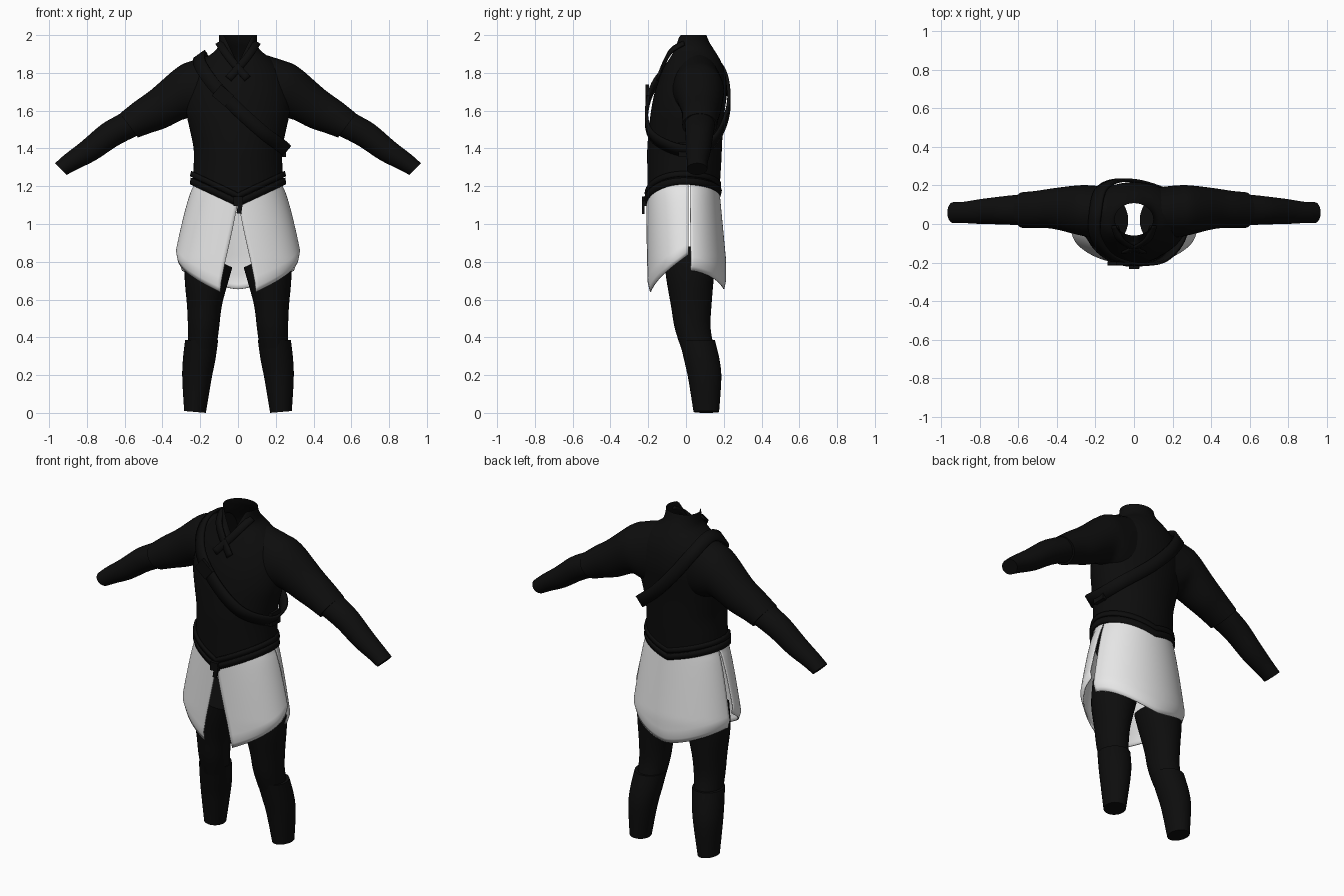
import bpy, bmesh, math
from mathutils import Vector

cube = bpy.data.objects.get("Cube")
if cube:
    bpy.data.objects.remove(cube)


def material(name, value):
    m = bpy.data.materials.new(name)
    m.use_nodes = True
    colour = (value, value, value, 1)
    m.diffuse_color = colour
    bsdf = m.node_tree.nodes["Principled BSDF"]
    bsdf.inputs["Base Color"].default_value = colour
    bsdf.inputs["Roughness"].default_value = 0.9
    return m


BLACK = material("black_cloth", 0.004)
WHITE = material("white_cloth", 0.8)


def spline(rows, steps, closed=False):
    """Smooth interpolation through rows of numbers."""
    n, out = len(rows), []
    pick = (lambda i: rows[i % n]) if closed else (lambda i: rows[max(0, min(n - 1, i))])
    for i in range(n if closed else n - 1):
        a, b, c, d = (pick(i + k) for k in (-1, 0, 1, 2))
        for s in range(steps):
            t = s / steps
            out.append([q + t / 2 * (r - p + t * (2 * p - 5 * q + 4 * r - e + t * (3 * (q - r) + e - p)))
                        for p, q, r, e in zip(a, b, c, d)])
    return out if closed else out + [list(rows[-1])]


def mesh_grid(name, rows, mat, wrap_u=False, wrap_v=False, caps=False, thick=0):
    """Skin a grid of points."""
    bm = bmesh.new()
    grid = [[bm.verts.new(p) for p in row] for row in rows]
    nv, nu = len(grid), len(grid[0])
    for j in range(nv if wrap_v else nv - 1):
        for i in range(nu if wrap_u else nu - 1):
            k, l = (i + 1) % nu, (j + 1) % nv
            bm.faces.new((grid[j][i], grid[j][k], grid[l][k], grid[l][i]))
    if caps:
        bm.faces.new(grid[0])
        bm.faces.new(grid[-1])
    bmesh.ops.recalc_face_normals(bm, faces=bm.faces)
    me = bpy.data.meshes.new(name)
    bm.to_mesh(me)
    bm.free()
    me.materials.append(mat)
    ob = bpy.data.objects.new(name, me)
    bpy.context.collection.objects.link(ob)
    if thick:
        mod = ob.modifiers.new("Thickness", "SOLIDIFY")
        mod.thickness, mod.offset = thick, 0
    bpy.ops.object.select_all(action="DESELECT")
    ob.select_set(True)
    bpy.context.view_layer.objects.active = ob
    bpy.ops.object.shade_smooth_by_angle(angle=math.radians(45))
    return ob


def tube(name, sections, side=1, caps=True, shape=None, seg=32):
    """Loft rings: outer x, outer z, inner x, inner z, front y, back y."""
    rows = []
    for ox, oz, ix, iz, yf, yb in spline(sections, 4):
        row = []
        for i in range(seg):
            a = 2 * math.pi * i / seg
            c, s = math.cos(a), math.sin(a)
            p = Vector((side * ((ox + ix) / 2 + c * (ox - ix) / 2), (yf + yb) / 2 + s * (yb - yf) / 2,
                        (oz + iz) / 2 + c * (oz - iz) / 2))
            row.append(shape(p) if shape else p)
        rows.append(row)
    return mesh_grid(name, rows, BLACK, wrap_u=True, caps=caps)


def band(name, path, width, thick, closed=True, centre=(0, 0, 1.6)):
    """Flat strap following a path, facing away from the centre."""
    pts = [Vector(p) for p in path]
    n, rows = len(pts), []
    for i, p in enumerate(pts):
        ahead, back = (i + 1, i - 1) if closed else (min(i + 1, n - 1), max(i - 1, 0))
        tangent = (pts[ahead % n] - pts[back]).normalized()
        out = p - Vector(centre)
        across = tangent.cross(out).normalized() * width / 2
        rows.append([p - across, p, p + across])
    return mesh_grid(name, rows, BLACK, wrap_v=closed, thick=thick)


def plate(name, loc, size, tilt=0):
    """Small bevelled block."""
    bpy.ops.mesh.primitive_cube_add(size=1, location=loc, rotation=(0, tilt, 0))
    ob = bpy.context.object
    ob.name, ob.scale = name, size
    ob.data.materials.append(BLACK)
    mod = ob.modifiers.new("Bevel", "BEVEL")
    mod.width = 0.005


def hem(x, y):
    """Waistline height, dipping to a point at front and back."""
    low = 1.10 if y < 0 else 1.15
    return low + (1.215 - low) * min(1, abs(x) / 0.24)


# Torso with pointed hem and open V neck
def torso_shape(p):
    if p.z < 1.29:
        t = (1.3 - p.z) / 0.1
        p.z = 1.3 + (hem(p.x, p.y) - 1.3) * t
    elif p.z > 1.85 and p.y < 0.02:
        keep = min(1, abs(p.x) / 0.075)
        p.z = 1.85 + (p.z - 1.85) * keep
    return p


torso = [(1.2, .24, -.205, .175), (1.3, .235, -.205, .185), (1.4, .235, -.205, .19),
         (1.5, .255, -.197, .195), (1.6, .275, -.185, .205), (1.7, .27, -.165, .217),
         (1.8, .235, -.13, .207), (1.87, .18, -.1, .18), (1.92, .118, -.085, .15),
         (1.96, .102, -.075, .125), (2.0, .1, -.06, .108)]
tube("tunic_body", [(w, z, -w, z, f, b) for z, w, f, b in torso], caps=False, shape=torso_shape, seg=48)

upper_sleeve = [(.13, 1.9, .12, 1.52, -.07, .19), (.24, 1.865, .2, 1.54, -.07, .2),
                (.32, 1.83, .27, 1.56, -.055, .2), (.46, 1.71, .38, 1.51, -.025, .185),
                (.55, 1.645, .46, 1.483, -.02, .172), (.625, 1.585, .53, 1.458, -.02, .165)]
forearm = [(.57, 1.615, .48, 1.49, -.008, .155), (.64, 1.575, .56, 1.455, -.006, .152),
           (.725, 1.525, .645, 1.41, -.002, .143), (.83, 1.435, .75, 1.34, 0, .13),
           (.92, 1.365, .85, 1.29, .005, .115), (.968, 1.322, .907, 1.26, .005, .113)]
thigh = [(.27, .88, .03, .77, -.115, .155), (.283, .73, .05, .7, -.105, .147),
         (.27, .57, .085, .57, -.08, .135), (.265, .45, .1, .45, -.06, .13),
         (.265, .34, .115, .34, -.025, .15)]
shin = [(.28, .385, .105, .385, -.035, .153), (.292, .28, .12, .28, -.01, .178),
        (.295, .18, .14, .18, .012, .187), (.285, .01, .17, 0, .04, .175)]


# Front skirt panel, split at the centre and the side
def skirt_point(s, v, top, bottom, wide, front, back):
    z = top + (bottom - top) * v
    drop = max(0, min(1, (1.2 - z) / 0.4))
    rx = .232 + (wide - .232) * drop ** 0.75
    ry = front if math.cos(s) > 0 else back[0] + (back[1] - back[0]) * drop
    curl = 1 - 0.05 * max(0, (v - 0.9) / 0.1)
    return Vector((rx * math.sin(s) * curl, -ry * math.cos(s) * curl, z))


def front_panel(name, side):
    rows = []
    for j in range(21):
        v, row = j / 20, []
        for i in range(25):
            u = i / 24
            start = math.radians(17 * v)
            s = start + (math.radians(94) - start) * u
            top = hem(.24 * math.sin(s), -1) + 0.02
            p = skirt_point(s, v, top, .64 + .2 * u, .338, .207, (.19, .19))
            p.x *= side
            row.append(p)
        rows.append(row)
    mesh_grid(name, rows, WHITE, thick=.006)


for side, label in ((1, "left"), (-1, "right")):
    tube(label + "_upper_sleeve", upper_sleeve, side)
    tube(label + "_forearm_sleeve", forearm, side)
    tube(label + "_trouser_leg", thigh, side)
    tube(label + "_shin_wrap", shin, side)
    front_panel(label + "_front_skirt_panel", side)
    # Collar edge running into the V neck
    lapel = spline([(side * .1, -.01, 1.96), (side * .075, -.075, 1.92),
                    (side * .03, -.112, 1.86), (-side * .05, -.15, 1.77)], 5)
    band(label + "_lapel", lapel, .04, .012, closed=False, centre=(0, .1, 1.8))

# Back skirt panel
back_rows = []
for j in range(21):
    row = []
    for i in range(41):
        s = math.radians(97 + 166 * i / 40)
        lift = abs(math.sin(s))
        top = hem(.24 * math.sin(s), 1) + 0.02
        row.append(skirt_point(s, j / 20, top, .655 + .1 * lift ** 1.5, .312, .2, (.172, .21)))
    back_rows.append(row)
mesh_grid("back_skirt_panel", back_rows, WHITE, thick=.006)


# Belt layers following the hem
def belt(name, lift, grow, width):
    path = []
    for i in range(64):
        a = 2 * math.pi * i / 64
        x, y = .24 * math.sin(a), -.19 * math.cos(a) - .015
        path.append((x * grow, y * grow, hem(x, y) + lift))
    band(name, path, width, .014, centre=(0, 0, 1.2))


belt("lower_belt", .012, 1.025, .035)
belt("upper_belt", .05, 1.02, .028)
plate("belt_knot", (0, -.22, 1.12), (.05, .025, .05))
plate("belt_tail", (.01, -.226, 1.09), (.025, .012, .07), .15)

# Diagonal chest strap with buckle and hip fastener
strap = [(-.2, .06, 1.895), (-.2, -.06, 1.845), (-.13, -.165, 1.74), (0, -.208, 1.605), (.14, -.19, 1.48),
         (.235, -.09, 1.41), (.25, .02, 1.39), (.205, .14, 1.43), (.05, .212, 1.56),
         (-.08, .226, 1.7), (-.17, .18, 1.83)]
band("chest_strap", spline(strap, 6, True), .07, .016)
plate("strap_buckle", (-.08, -.205, 1.68), (.09, .02, .075), .7)
plate("hip_fastener", (.242, .0, 1.395), (.025, .08, .08))
